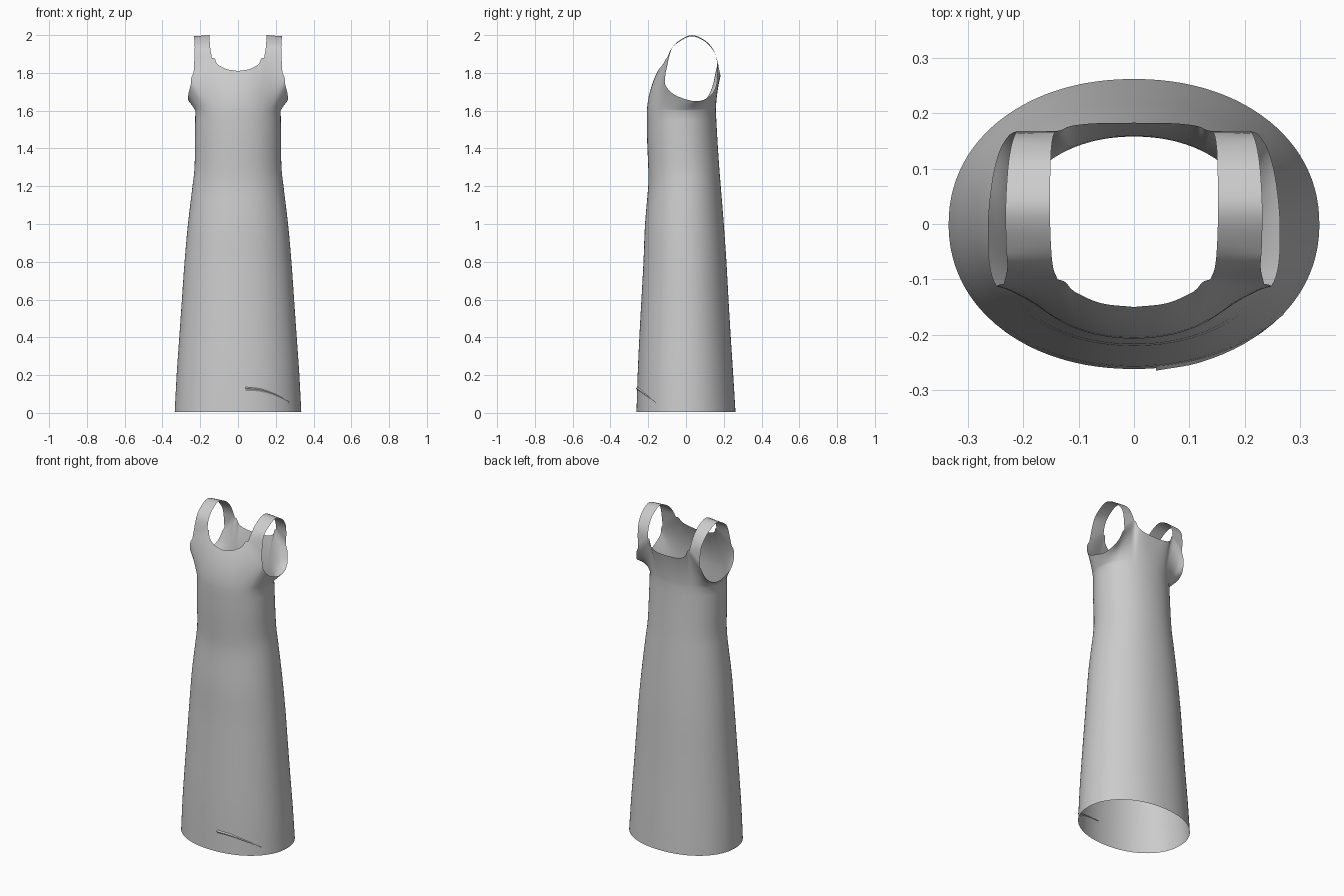
import bpy, bmesh
from math import sin, cos, radians, copysign
from mathutils import Vector

cube = bpy.data.objects.get("Cube")
if cube:
    bpy.data.objects.remove(cube)

SUB = 4       # columns between neighbouring key points
ROWS = 8      # rows from the chest to the openings


def smooth_point(pts, i, t):
    """Catmull-Rom point between pts[i] and pts[i + 1]."""
    p1, p2 = pts[i], pts[i + 1]
    p0 = pts[i - 1] if i > 0 else p1 * 2 - p2
    p3 = pts[i + 2] if i + 2 < len(pts) else p2 * 2 - p1
    return 0.5 * (2 * p1 + (p2 - p0) * t + (2 * p0 - 5 * p1 + 4 * p2 - p3) * t * t
                  + (3 * p1 - p0 - 3 * p2 + p3) * t ** 3)


def smooth_path(pts, sub, straight=()):
    pts = [Vector(p) for p in pts]
    out = []
    for i in range(len(pts) - 1):
        for s in range(sub):
            t = s / sub
            out.append(pts[i].lerp(pts[i + 1], t) if i in straight else smooth_point(pts, i, t))
    return out + [pts[-1]]


def add_grid(bm, rows):
    """Skin a list of point rows with quads."""
    grid = [[bm.verts.new(p) for p in row] for row in rows]
    for a, b in zip(grid, grid[1:]):
        for j in range(len(a) - 1):
            bm.faces.new((a[j], a[j + 1], b[j + 1], b[j]))


# Body profile: height, half width, front y, back y
profile = [(0.005, .335, -.262, .262), (.2, .325, -.256, .25), (.4, .311, -.247, .237),
           (.6, .297, -.236, .225), (.8, .283, -.225, .214), (1.0, .265, -.217, .2),
           (1.2, .241, -.2, .184), (1.3, .23, -.2, .176), (1.45, .228, -.206, .166),
           (1.6, .226, -.207, .158)]

# Neckline, strap bases and armhole, front centre to back centre: ring angle, then x, y, z
opening = [(0, (0, -.15, 1.81)), (14, (.06, -.143, 1.82)), (26, (.108, -.122, 1.845)),
           (34, (.138, -.1, 1.88)), (52, (.235, -.108, 1.8)), (62, (.25, -.11, 1.74)),
           (72, (.262, -.07, 1.69)), (85, (.264, 0, 1.66)), (100, (.259, .06, 1.65)),
           (112, (.25, .11, 1.665)), (122, (.235, .148, 1.7)), (134, (.21, .168, 1.77)),
           (148, (.14, .168, 1.85)), (156, (.115, .177, 1.81)), (166, (.07, .182, 1.79)),
           (180, (0, .183, 1.785))]
FRONT_STRAP, BACK_STRAP = 3, 11

edge = smooth_path([p for _, p in opening], SUB, (FRONT_STRAP, BACK_STRAP))
angles = [p.x for p in smooth_path([(a, 0, 0) for a, _ in opening], SUB)]


def ring(z, width, front, back):
    mid, depth = (front + back) / 2, (back - front) / 2
    pts = []
    for a in angles:
        s, c = sin(radians(a)), cos(radians(a))
        pts.append(Vector((width * abs(s) ** .95, mid - depth * copysign(abs(c) ** .95, c), z)))
    pts[0].x = pts[-1].x = 0
    return pts


bm = bmesh.new()

# Skirt and waist
sections = []
for i in range(len(profile) - 1):
    quads = [Vector(p) for p in profile]
    sections += [smooth_point(quads, i, s / 3) for s in range(3)]
sections.append(Vector(profile[-1]))
rows = [ring(*s) for s in sections]

# Bodice rising from the chest to the openings
chest = rows[-1]
for r in range(1, ROWS + 1):
    t = r / ROWS
    row = []
    for low, top in zip(chest, edge):
        ctrl = Vector((low.x * .6 + top.x * .4, low.y * .9 + top.y * .1, (low.z + top.z) / 2))
        row.append(low * (1 - t) ** 2 + ctrl * 2 * t * (1 - t) + top * t * t)
    rows.append(row)
add_grid(bm, rows)

# Shoulder strap: neck side and arm side of the same arch
arch = [(-.079, 1.925), (-.04, 1.968), (.03, 2.0), (.1, 1.972), (.14, 1.93), (.162, 1.88)]
neck_x = (.146, .15, .152, .151, .149, .145)
arm_x = (.229, .231, .232, .228, .222, .215)
neck = [opening[FRONT_STRAP][1]] + [(x, y, z) for x, (y, z) in zip(neck_x, arch)] + [opening[BACK_STRAP + 1][1]]
arm = [opening[FRONT_STRAP + 1][1]] + [(x, y, z - .006) for x, (y, z) in zip(arm_x, arch)] + [opening[BACK_STRAP][1]]
add_grid(bm, [[a.lerp(b, s / SUB) for s in range(SUB + 1)]
              for a, b in zip(smooth_path(neck, 4), smooth_path(arm, 4))])

# Mirror the half and weld it into one cloth
bmesh.ops.mirror(bm, geom=bm.verts[:] + bm.edges[:] + bm.faces[:], axis='X', merge_dist=0.0005)
bmesh.ops.remove_doubles(bm, verts=bm.verts[:], dist=0.0005)
bmesh.ops.recalc_face_normals(bm, faces=bm.faces[:])
probe = min(bm.faces, key=lambda f: f.calc_center_median().y)
if probe.normal.y > 0:
    bmesh.ops.reverse_faces(bm, faces=bm.faces[:])

cloth = bpy.data.materials.new("grey cloth")
cloth.use_nodes = True
colour = (.6, .6, .6, 1)
cloth.diffuse_color = colour
cloth.node_tree.nodes["Principled BSDF"].inputs["Base Color"].default_value = colour


def finish(bm, name):
    mesh = bpy.data.meshes.new(name)
    bm.to_mesh(mesh)
    bm.free()
    mesh.materials.append(cloth)
    obj = bpy.data.objects.new(name, mesh)
    bpy.context.collection.objects.link(obj)
    bpy.ops.object.select_all(action='DESELECT')
    obj.select_set(True)
    bpy.context.view_layer.objects.active = obj
    bpy.ops.object.shade_smooth_by_angle(angle=radians(40))


finish(bm, "dress")

# Small crease in the cloth above the front hem
bm = bmesh.new()
crease = smooth_path([(.04, -.262, .13), (.12, -.247, .122), (.2, -.213, .095), (.27, -.161, .06)], 4)
add_grid(bm, [[p + Vector((0, .006, .008)) for p in crease],
              [p + Vector((0, -.003, 0)) for p in crease],
              [p + Vector((0, .005, -.014)) for p in crease]])
bmesh.ops.recalc_face_normals(bm, faces=bm.faces[:])
if sum(f.normal.y for f in bm.faces) > 0:
    bmesh.ops.reverse_faces(bm, faces=bm.faces[:])
finish(bm, "hem_crease")
